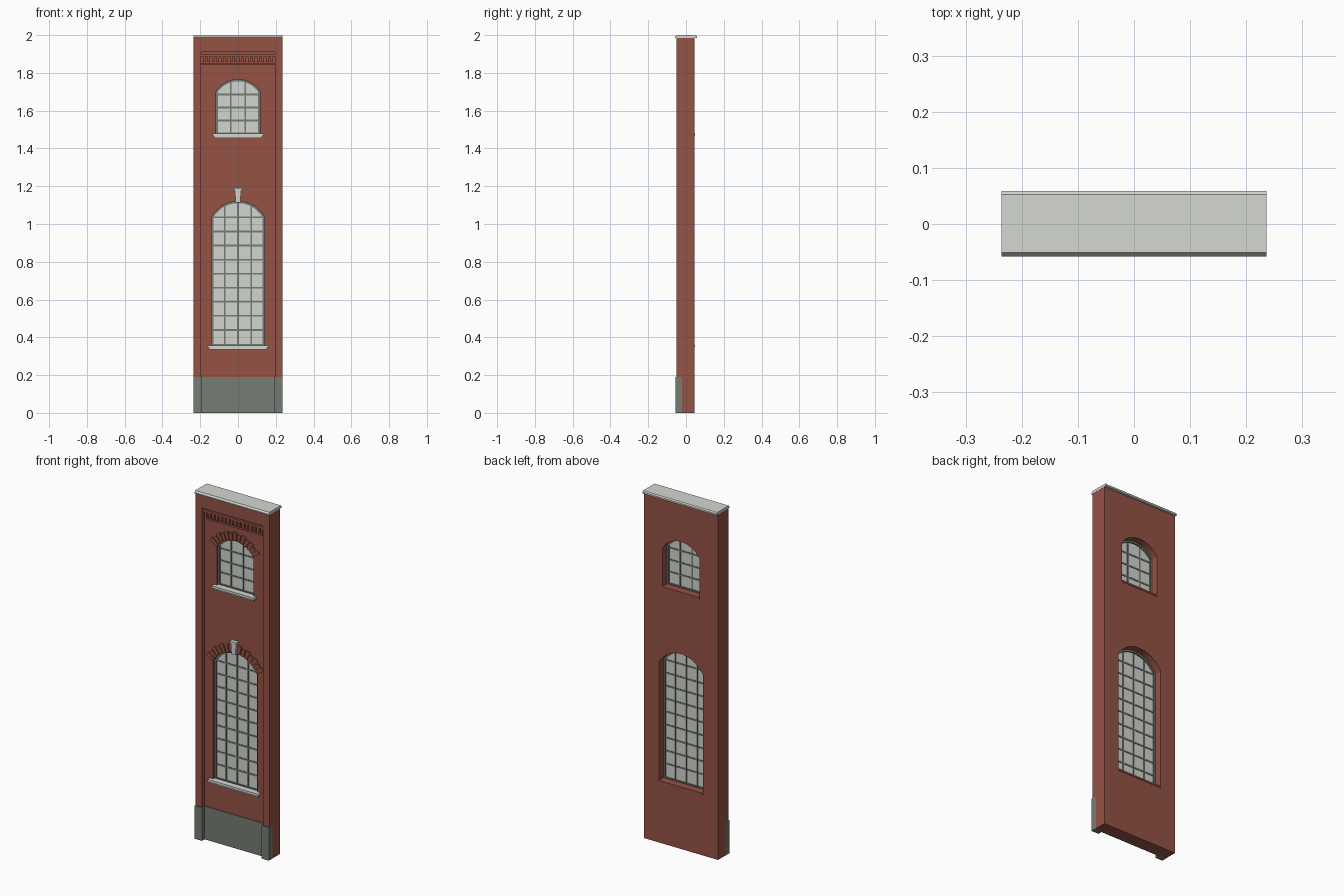
import bpy, bmesh, math

cube = bpy.data.objects.get("Cube")
if cube:
    bpy.data.objects.remove(cube, do_unlink=True)


def material(name, rgb):
    m = bpy.data.materials.new(name)
    m.use_nodes = True
    m.diffuse_color = (*rgb, 1)
    m.node_tree.nodes["Principled BSDF"].inputs["Base Color"].default_value = (*rgb, 1)
    return m


BRICK = material("brick red", (0.30, 0.085, 0.06))
STONE = material("pale stone", (0.66, 0.68, 0.64))
GLASS = material("pale glass", (0.64, 0.66, 0.62))
GREY = material("dark grey", (0.18, 0.20, 0.17))


def finish(name, bm, mat):
    bmesh.ops.recalc_face_normals(bm, faces=bm.faces)
    mesh = bpy.data.meshes.new(name)
    bm.to_mesh(mesh)
    bm.free()
    mesh.materials.append(mat)
    ob = bpy.data.objects.new(name, mesh)
    bpy.context.collection.objects.link(ob)
    return ob


def add_prism(bm, pts, a, b, axis="y"):
    """Extrude a 2D outline (xz along y, or yz along x) from a to b."""
    def place(p, d):
        return (p[0], d, p[1]) if axis == "y" else (d, p[0], p[1])
    lo = [bm.verts.new(place(p, a)) for p in pts]
    hi = [bm.verts.new(place(p, b)) for p in pts]
    bm.faces.new(lo)
    bm.faces.new(hi[::-1])
    for i in range(len(pts)):
        j = (i + 1) % len(pts)
        bm.faces.new((lo[i], lo[j], hi[j], hi[i]))


def add_box(bm, x0, x1, y0, y1, z0, z1):
    add_prism(bm, [(x0, z0), (x1, z0), (x1, z1), (x0, z1)], y0, y1)


def box(name, mat, *size):
    bm = bmesh.new()
    add_box(bm, *size)
    return finish(name, bm, mat)


def prism(name, mat, pts, a, b, axis="y"):
    bm = bmesh.new()
    add_prism(bm, pts, a, b, axis)
    return finish(name, bm, mat)


def circle(w, spring, top):
    rise = top - spring
    r = (w * w + rise * rise) / (2 * rise)
    return r, top - r, math.asin(w / r)


def arch(w, bottom, spring, top, n=20):
    """Outline of an opening with a segmental arch."""
    r, cz, half = circle(w, spring, top)
    angles = [half - 2 * half * i / n for i in range(n + 1)]
    return [(-w, bottom), (w, bottom)] + [(r * math.sin(a), cz + r * math.cos(a)) for a in angles]


def cut(target, cutter):
    cutter.hide_render = True
    mod = target.modifiers.new("cut", "BOOLEAN")
    mod.operation, mod.solver, mod.object = "DIFFERENCE", "EXACT", cutter
    bpy.context.view_layer.objects.active = target
    bpy.ops.object.modifier_apply(modifier=mod.name)
    bpy.data.objects.remove(cutter, do_unlink=True)


PANEL = -0.025  # face of the recessed panel between the piers

# Wall with recessed front panel
wall = box("brick_wall", BRICK, -0.235, 0.235, -0.05, 0.045, 0, 1.986)
cut(wall, box("panel_cutter", BRICK, -0.195, 0.195, -0.1, PANEL, -0.1, 1.91))


def window(name, w, bottom, spring, top, sill_w, columns, rail_top, pitch, bricks):
    cut(wall, prism(name + "_cutter", BRICK, arch(w, bottom, spring, top), -0.1, 0.1))
    # Glass pane
    prism(name + "_glass", GLASS, arch(w, bottom, spring, top), -0.007, -0.003)
    # Frame ring
    t = 0.01
    bm = bmesh.new()
    rings = []
    for inset, y in ((0, -0.013), (t, -0.013), (t, 0.005), (0, 0.005)):
        pts = arch(w - inset, bottom + inset, spring, top - inset)
        rings.append([bm.verts.new((x, y, z)) for x, z in pts])
    for k in range(4):
        a, b = rings[k], rings[(k + 1) % 4]
        for i in range(len(a)):
            j = (i + 1) % len(a)
            bm.faces.new((a[i], a[j], b[j], b[i]))
    finish(name + "_frame", bm, GREY)
    # Glazing bars, ending under the arch
    r, cz, half = circle(w, spring, top)
    bm = bmesh.new()
    h = 0.0045
    for i in range(1, columns):
        x = -w + 2 * w * i / columns
        add_box(bm, x - h, x + h, -0.010, 0.0, bottom, cz + math.sqrt(r * r - x * x) - 0.003)
    z = rail_top
    while z > bottom + 0.03:
        add_box(bm, -w + 0.003, w - 0.003, -0.0095, -0.0005, z - h, z + h)
        z -= pitch
    finish(name + "_bars", bm, GREY)
    # Stepped stone sill in front, thin brick sill behind
    bm = bmesh.new()
    add_box(bm, -sill_w, sill_w, -0.047, -0.01, bottom - 0.009, bottom + 0.004)
    add_box(bm, -sill_w + 0.008, sill_w - 0.008, -0.04, -0.015, bottom - 0.018, bottom - 0.009)
    finish(name + "_sill", bm, STONE)
    box(name + "_back_sill", BRICK, -w, w, 0.004, 0.048, bottom - 0.006, bottom + 0.004)
    # Radiating arch bricks
    bm = bmesh.new()
    step = 2 * half / bricks
    for i in range(bricks):
        a0 = -half + step * (i + 0.12)
        a1 = a0 + step * 0.76
        out = r + (0.05 if i % 2 == 0 else 0.042)
        pts = [(q * math.sin(a), cz + q * math.cos(a))
               for q, a in ((r, a0), (r, a1), (out, a1), (out, a0))]
        add_prism(bm, pts, PANEL - 0.006, PANEL + 0.002)
    finish(name + "_arch_bricks", bm, BRICK)


window("lower_window", 0.14, 0.354, 1.035, 1.12, 0.162, 4, 1.035, 0.0745, 15)
window("upper_window", 0.117, 1.474, 1.70, 1.765, 0.135, 3, 1.686, 0.069, 13)

# Keystone with a wider cap
bm = bmesh.new()
add_prism(bm, [(-0.012, 1.115), (0.012, 1.115), (0.017, 1.178), (-0.017, 1.178)], -0.042, -0.02)
add_box(bm, -0.021, 0.021, -0.047, -0.02, 1.178, 1.19)
finish("keystone", bm, STONE)

# Dentil course under the top of the panel
bm = bmesh.new()
add_box(bm, -0.195, 0.195, -0.046, -0.02, 1.888, 1.9)
add_box(bm, -0.195, 0.195, -0.034, -0.02, 1.843, 1.853)
count = 16
for i in range(count):
    x = -0.19 + 0.38 * (i + 0.5) / count
    add_box(bm, x - 0.007, x + 0.007, -0.042, -0.02, 1.858, 1.888)
finish("dentil_course", bm, BRICK)

# Plinth: panel strip and two pier blocks
box("panel_plinth", GREY, -0.192, 0.192, -0.032, -0.02, 0, 0.19)
for side, s in (("left", 1), ("right", -1)):
    x0, x1 = sorted((s * 0.19, s * 0.2358))
    box(side + "_pier_plinth", GREY, x0, x1, -0.056, -0.022, 0, 0.19)

# Coping stone with chamfered long edges
prism("coping", STONE,
      [(-0.058, 1.985), (-0.058, 1.991), (-0.051, 2), (0.053, 2), (0.059, 1.994), (0.059, 1.985)],
      -0.2358, 0.2358, "x")
